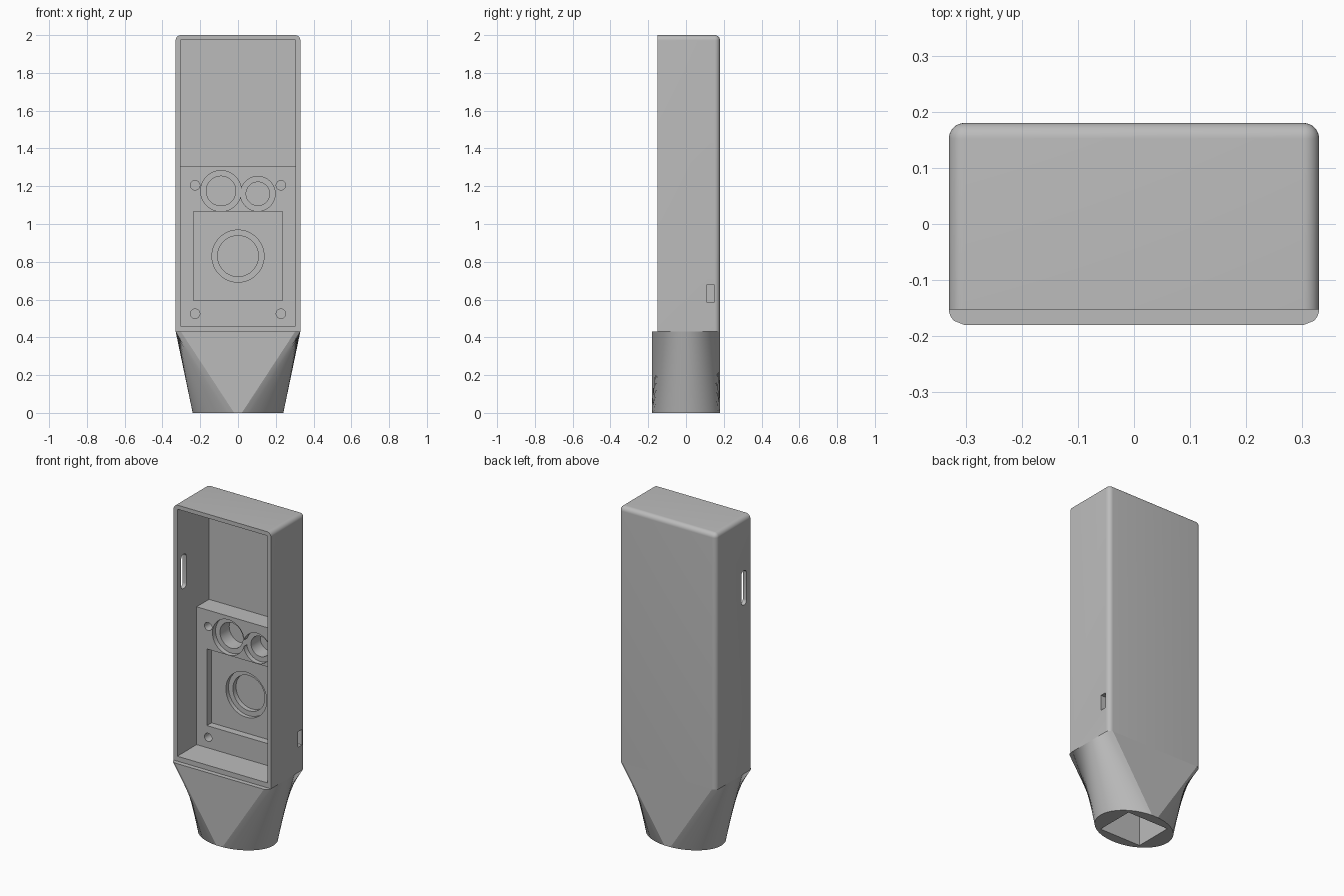
import bpy, bmesh, math
from mathutils import Matrix, Vector

cube = bpy.data.objects.get("Cube")
if cube:
    bpy.data.objects.remove(cube, do_unlink=True)

grey = bpy.data.materials.new("plain grey")
grey.use_nodes = True
grey.diffuse_color = (0.5, 0.5, 0.5, 1)
grey.node_tree.nodes["Principled BSDF"].inputs["Base Color"].default_value = (0.5, 0.5, 0.5, 1)


def finish(name, bm):
    bmesh.ops.recalc_face_normals(bm, faces=bm.faces)
    mesh = bpy.data.meshes.new(name)
    bm.to_mesh(mesh)
    bm.free()
    mesh.materials.append(grey)
    ob = bpy.data.objects.new(name, mesh)
    bpy.context.collection.objects.link(ob)
    return ob


def box_bm(x, y, z):
    """Box from three (low, high) ranges."""
    bm = bmesh.new()
    bmesh.ops.create_cube(bm, size=1)
    for v in bm.verts:
        v.co = Vector([r[0] if c < 0 else r[1] for c, r in zip(v.co, (x, y, z))])
    return bm


def box(name, x, y, z):
    return finish(name, box_bm(x, y, z))


def hole(name, x, z, radius, y0, y1):
    """Round cutter running along y."""
    bm = bmesh.new()
    turn = Matrix.Translation((x, (y0 + y1) / 2, z)) @ Matrix.Rotation(math.pi / 2, 4, "X")
    bmesh.ops.create_cone(bm, cap_ends=True, segments=64, radius1=radius,
                          radius2=radius, depth=y1 - y0, matrix=turn)
    return finish(name, bm)


def activate(ob):
    bpy.ops.object.select_all(action="DESELECT")
    ob.select_set(True)
    bpy.context.view_layer.objects.active = ob


def combine(target, tool, operation="DIFFERENCE"):
    activate(target)
    mod = target.modifiers.new("combine", "BOOLEAN")
    mod.operation, mod.solver, mod.object = operation, "EXACT", tool
    bpy.ops.object.modifier_apply(modifier=mod.name)
    bpy.data.objects.remove(tool, do_unlink=True)


W, FRONT, BACK, NECK, TOP = 0.33, -0.152, 0.18, 0.43, 2.0
BLOCK, FLOOR = 0.035, 0.155

# Housing: rounded on the back and top edges, sharp on the front rim
bm = box_bm((-W, W), (FRONT, BACK), (NECK, TOP))


def rounded(e):
    mid = (e.verts[0].co + e.verts[1].co) / 2
    outer = [abs(mid.x) > W - 0.01, mid.y > BACK - 0.01, mid.z > TOP - 0.01]
    return sum(outer) == 2


bmesh.ops.bevel(bm, geom=[e for e in bm.edges if rounded(e)], offset=0.028,
                segments=8, profile=0.5, affect="EDGES")
housing = finish("housing", bm)

# Open compartment with a raised mounting block in its lower half
combine(housing, box("cavity", (-0.305, 0.305), (-0.4, FLOOR), (0.46, 1.975)))
combine(housing, box("block", (-0.315, 0.315), (BLOCK, 0.165), (0.445, 1.305)), "UNION")

# Square recess with stepped round seat
combine(housing, box("recess", (-0.235, 0.235), (-0.1, 0.08), (0.595, 1.065)))
combine(housing, hole("seat", 0, 0.83, 0.138, -0.1, 0.105))
combine(housing, hole("seat_core", 0, 0.83, 0.108, -0.1, 0.135))

# Two stepped sockets
for x, z, r in ((-0.09, 1.175, 0.108), (0.105, 1.16, 0.092)):
    combine(housing, hole("socket", x, z, r, -0.1, 0.065))
    combine(housing, hole("socket_core", x, z, r - 0.03, -0.1, FLOOR))

# Screw holes
for x in (-0.227, 0.227):
    for z in (0.525, 1.205):
        combine(housing, hole("screw_hole", x, z, 0.025, -0.1, 0.1))

# Long rounded slot through one side wall
bm = box_bm((-0.4, -0.28), (-0.115, -0.065), (1.465, 1.675))
ends = [e for e in bm.edges if abs(e.verts[0].co.x - e.verts[1].co.x) > 0.1]
bmesh.ops.bevel(bm, geom=ends, offset=0.022, segments=6, profile=0.5, affect="EDGES")
combine(housing, finish("long_slot", bm))

# Small port in the other side wall
combine(housing, box("port", (0.24, 0.4), (0.11, 0.148), (0.585, 0.68)))

# Neck: ruled loft from a rectangle down to an ellipse, flat triangles front and back
STEPS, D, R = 48, 0.18, 0.028
upper, lower = [], []
for side in (1, -1):
    for i in range(STEPS + 1):
        t = (2 * i / STEPS - 1) * side
        a = t * math.pi / 2
        over = max(0, abs(t) * D - (D - R))
        upper.append((side * (W - R + math.sqrt(max(0, R * R - over * over))), t * D, NECK))
        lower.append((side * max(0.24 * math.cos(a), 0.02), D * math.sin(a), 0))
bm = bmesh.new()
up = [bm.verts.new(p) for p in upper]
low = [bm.verts.new(p) for p in lower]
for i in range(len(up)):
    j = (i + 1) % len(up)
    bm.faces.new((low[i], low[j], up[j], up[i]))
bm.faces.new(up)
bm.faces.new(low)
neck = finish("neck", bm)
combine(neck, box("neck_bore", (-0.14, 0.14), (-0.12, 0.12), (-0.1, 0.4)))

for ob in (housing, neck):
    activate(ob)
    bpy.ops.object.shade_smooth_by_angle(angle=math.radians(25))
